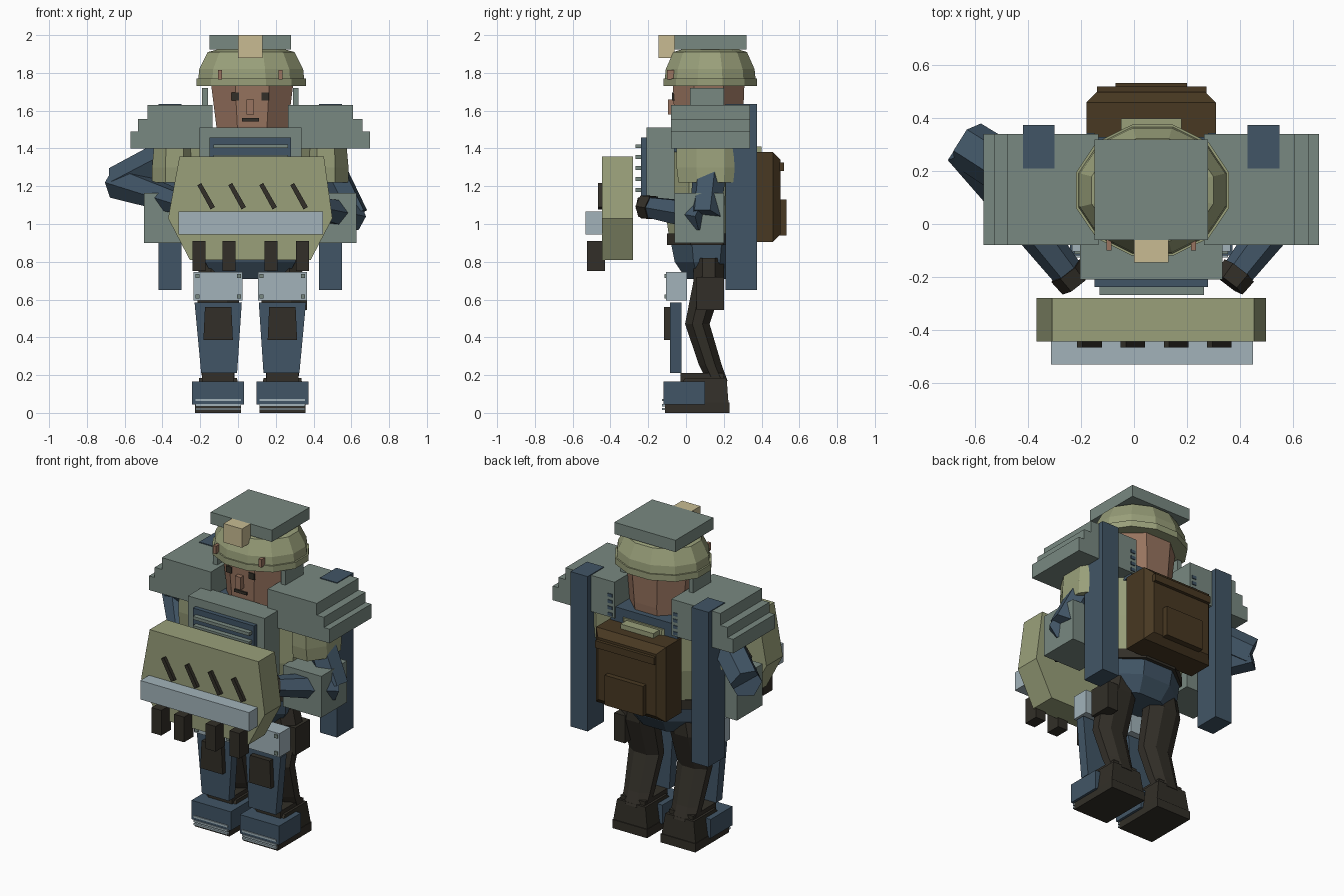
import bpy, bmesh, math
from mathutils import Vector

cube = bpy.data.objects.get("Cube")
if cube:
    bpy.data.objects.remove(cube, do_unlink=True)

AXIS = 0.065  # body centre line in x


def material(name, rgb):
    m = bpy.data.materials.new(name)
    m.use_nodes = True
    m.diffuse_color = (*rgb, 1)
    m.node_tree.nodes["Principled BSDF"].inputs["Base Color"].default_value = (*rgb, 1)
    return m


navy = material("navy blue", (.053, .091, .133))
grey = material("grey green", (.19, .25, .22))
olive = material("olive", (.32, .35, .195))
brown = material("brown leather", (.065, .04, .016))
skin = material("skin", (.314, .174, .115))
tan = material("tan", (.58, .50, .29))
pale = material("pale blue", (.36, .45, .49))
dark = material("dark cloth", (.032, .028, .021))


def finish(name, mat, bm):
    bmesh.ops.recalc_face_normals(bm, faces=bm.faces)
    me = bpy.data.meshes.new(name)
    bm.to_mesh(me)
    bm.free()
    me.materials.append(mat)
    ob = bpy.data.objects.new(name, me)
    bpy.context.collection.objects.link(ob)
    return ob


def box(name, mat, x, y, z, bevel=0):
    """Box from (low, high) pairs; bevel chamfers the rear upright edges."""
    bm = bmesh.new()
    bmesh.ops.create_cube(bm, size=1)
    for v in bm.verts:
        v.co = [p[0] if c < 0 else p[1] for c, p in zip(v.co, (x, y, z))]
    if bevel:
        edges = [e for e in bm.edges if all(v.co.y > sum(y) / 2 for v in e.verts)]
        bmesh.ops.bevel(bm, geom=edges, offset=bevel, segments=1, affect='EDGES')
    return finish(name, mat, bm)


def slab(name, mat, outline, y):
    """Front outline of (x, z) points extruded through y."""
    bm = bmesh.new()
    face = bm.faces.new([bm.verts.new((px, y[0], pz)) for px, pz in outline])
    ext = bmesh.ops.extrude_face_region(bm, geom=[face])["geom"]
    bmesh.ops.translate(bm, vec=(0, y[1] - y[0], 0),
                        verts=[g for g in ext if isinstance(g, bmesh.types.BMVert)])
    return finish(name, mat, bm)


def bridge(name, mat, loops):
    bm = bmesh.new()
    rings = [[bm.verts.new(p) for p in loop] for loop in loops]
    n = len(rings[0])
    for a, b in zip(rings, rings[1:]):
        for i in range(n):
            j = (i + 1) % n
            bm.faces.new((a[i], a[j], b[j], b[i]))
    bm.faces.new(rings[0])
    bm.faces.new(rings[-1])
    return finish(name, mat, bm)


def loft(name, mat, rings, n=8):
    """Stacked level ellipses: (cx, cy, z, rx, ry)."""
    turn = [math.tau * (i + .5) / n for i in range(n)]
    k = 1 / math.cos(math.pi / n)
    return bridge(name, mat, [[(cx + k * rx * math.cos(t), cy + k * ry * math.sin(t), z)
                               for t in turn] for cx, cy, z, rx, ry in rings])


def limb(name, mat, path, n=6):
    """Tapered tube through (point, radius) stations."""
    loops = []
    for i, (p, r) in enumerate(path):
        d = Vector(path[min(i + 1, len(path) - 1)][0]) - Vector(path[max(i - 1, 0)][0])
        q = d.to_track_quat('Z', 'Y')
        loops.append([Vector(p) + q @ Vector((r * math.cos(math.tau * k / n),
                                              r * math.sin(math.tau * k / n), 0)) for k in range(n)])
    return bridge(name, mat, loops)


def flip(x):
    return (2 * AXIS - x[1], 2 * AXIS - x[0])


def pair(name, mat, x, y, z):
    box("left_" + name, mat, x, y, z)
    box("right_" + name, mat, flip(x), y, z)


# Helmet with lamp and top block
loft("helmet_brim", olive, [(.07, .128, 1.73, .29, .248), (.07, .128, 1.77, .29, .248)], 12)
loft("helmet_dome", olive, [(.07, .128, 1.77, .28, .24), (.07, .128, 1.82, .275, .235),
                            (.07, .128, 1.91, .23, .195), (.07, .128, 1.94, .12, .1)], 12)
box("helmet_top_block", grey, (-.15, .28), (-.06, .32), (1.925, 2))
box("helmet_lamp", tan, (0, .13), (-.145, -.06), (1.88, 2))
pair("helmet_clip", skin, (.215, .235), (-.1, -.06), (1.765, 1.815))

# Head and face
loft("head", skin, [(.075, .12, 1.42, .185, .17), (.075, .12, 1.52, .19, .18),
                    (.075, .12, 1.76, .22, .19)])
pair("eye", dark, (.125, .165), (-.073, -.06), (1.655, 1.695))
box("nose", skin, (.045, .085), (-.095, -.05), (1.58, 1.66))
box("mouth", dark, (.02, .11), (-.07, -.05), (1.543, 1.56))
pair("collar_post", grey, (.29, .32), (.02, .2), (1.5, 1.72))

# Torso, belt and pelvis
loft("torso", olive, [(AXIS, .11, .93, .25, .2), (AXIS, .11, 1.15, .31, .23),
                      (AXIS, .11, 1.42, .32, .23)])
box("neck_collar", navy, (-.17, .3), (-.06, .33), (1.38, 1.47))
loft("belt", dark, [(AXIS, .11, .89, .26, .21), (AXIS, .11, .95, .26, .21)])
loft("pelvis", navy, [(AXIS, .11, .71, .19, .11), (AXIS, .11, .8, .24, .17),
                      (AXIS, .11, .9, .25, .19)])

# Chest box with slatted grille
box("chest_box", grey, (-.205, .335), (-.21, -.06), (1.1, 1.51))
box("chest_grille", navy, (-.15, .28), (-.238, -.2), (1.15, 1.458))
for i in range(5):
    z = 1.18 + i * .058
    box(f"grille_slat_{i + 1}", grey, (-.13, .265), (-.268, -.23), (z - .01, z + .01))

# Stepped shoulders, sleeves, back pylons and hip boxes
for i, (out, z0, z1) in enumerate([(.70, 1.4, 1.49), (.66, 1.49, 1.555), (.61, 1.555, 1.63)]):
    pair(f"shoulder_step_{i + 1}", grey, (.265, out), (-.08, .34), (z0, z1))
for side, s in (("left", 1), ("right", -1)):
    cx = AXIS + s * .4
    loft(side + "_sleeve", olive, [(cx, .13, 1.22, .12, .17), (cx, .13, 1.3, .12, .18),
                                   (cx, .13, 1.41, .11, .18)])
    for i in range(4):
        z = 1.41 + i * .04
        box(f"{side}_shoulder_bolt_{i + 1}", navy, (AXIS + s * .23 - .015, AXIS + s * .23 + .015),
            (.3, .345), (z, z + .02))
pair("back_pylon", navy, (.43, .55), (.21, .375), (.65, 1.635))
pair("hip_box", grey, (.36, .628), (-.06, .2), (.9, 1.163))

# Arms, the right elbow held out
arms = {"right": [((-.36, .13, 1.36), .1), ((-.63, .3, 1.22), .095), ((-.24, -.2, 1.09), .06)],
        "left": [((.47, .13, 1.32), .09), ((.61, .1, 1.04), .085), ((.38, -.2, 1.09), .06)]}
for side, (shoulder, elbow, wrist) in arms.items():
    limb(side + "_upper_arm", navy, [shoulder, elbow])
    limb(side + "_forearm", navy, [elbow, wrist])
    w = Vector(wrist[0])
    d = (w - Vector(elbow[0])).normalized()
    limb(side + "_glove", dark, [(w - d * .03, .07), (w + d * .035, .065)])

# Front shield with slots, rail and hanging clips
slab("shield", olive, [(-.31, 1.357), (.455, 1.357), (.5, 1.03), (.385, .81),
                       (-.255, .81), (-.37, 1.03)], (-.445, -.28))
for i in range(4):
    x = -.215 + i * .164
    slab(f"shield_slash_{i + 1}", dark, [(x, 1.205), (x + .02, 1.217), (x + .093, 1.09),
                                         (x + .07, 1.077)], (-.467, -.44))
box("shield_rail", pale, (-.315, .45), (-.532, -.44), (.945, 1.065))
for i, x in enumerate((-.242, -.082, .14, .307)):
    box(f"shield_clip_{i + 1}", dark, (x, x + .07), (-.525, -.43), (.75, .91))

# Backpack
box("backpack", brown, (-.18, .31), (.3, .5), (.905, 1.38), .04)
box("backpack_strap", brown, (-.14, .275), (.49, .52), (1.28, 1.325))
box("backpack_pocket", brown, (-.07, .2), (.49, .533), (.94, 1.13))
box("backpack_lid", olive, (-.05, .18), (.3, .4), (1.38, 1.41))

# Legs, thigh plates, shin guards and boots
for side, s in (("left", 1), ("right", -1)):
    c = AXIS + s * .17
    loft(side + "_leg", dark, [(c, .165, .17, .085, .055), (c, .13, .25, .09, .06),
                               (c, .06, .47, .105, .065), (c, .12, .7, .115, .08),
                               (c - s * .02, .12, .82, .11, .08)])
    box(side + "_thigh_plate", pale, (c - .13, c + .13), (-.105, .005), (.595, .745))
    for dx in (-.11, .11):
        for z in (.617, .725):
            box(side + "_plate_bolt", grey, (c + dx - .011, c + dx + .011),
                (-.113, -.1), (z - .011, z + .011))
    slab(side + "_shin_guard", navy, [(c - s * .1, .21), (c + s * .09, .21),
                                      (c + s * .125, .585), (c - s * .125, .585)], (-.085, -.025))
    slab(side + "_shin_pad", dark, [(c - .078, .385), (c + .078, .385),
                                    (c + .07, .56), (c - .07, .56)], (-.117, -.08))
    loft(side + "_boot_sole", dark, [(c, .06, 0, .122, .17), (c, .06, .055, .122, .17)], 4)
    loft(side + "_boot", dark, [(c, .065, .05, .12, .16), (c, .105, .185, .1, .11)], 4)
    box(side + "_boot_cuff", dark, (c - .085, c + .085), (-.03, .2), (.165, .21))
    box(side + "_toe_cap", navy, (c - .138, c + .138), (-.12, .1), (.045, .165))
    for i, z in enumerate((.02, .04, .068)):
        box(f"{side}_toe_stripe_{i + 1}", pale, (c - .12, c + .12),
            (-.126, -.1), (z - .006, z + .006))

# Holster on the left thigh
box("thigh_holster", dark, (.29, .365), (.055, .2), (.545, .72))
